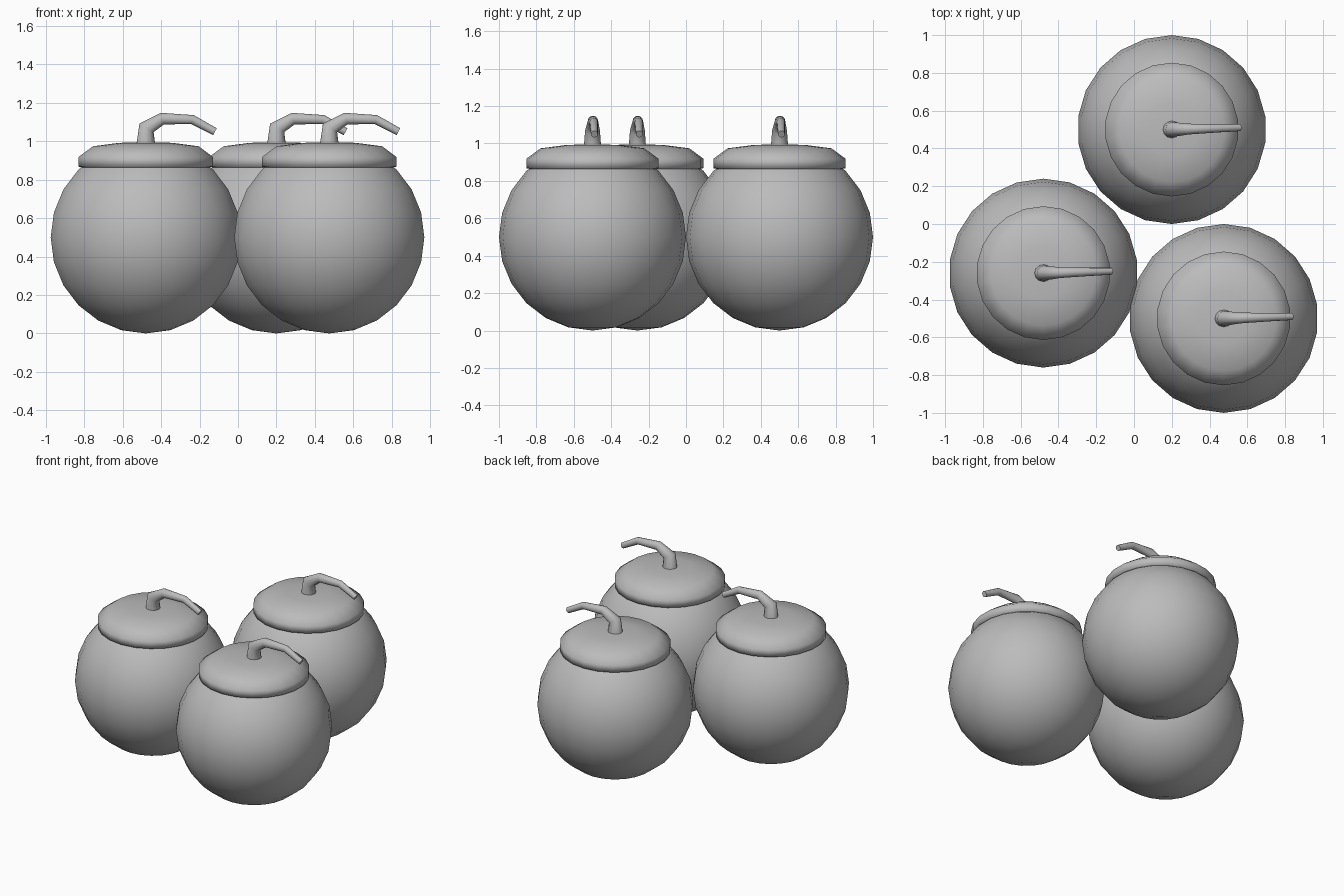
import bpy, bmesh, math
from mathutils import Vector

if "Cube" in bpy.data.objects:
    bpy.data.objects.remove(bpy.data.objects["Cube"])

grey = bpy.data.materials.new("plain grey")
grey.diffuse_color = (0.5, 0.5, 0.5, 1)
grey.use_nodes = True
grey.node_tree.nodes["Principled BSDF"].inputs["Base Color"].default_value = grey.diffuse_color
SIDES = 22


def finish(bm, name, location, angle):
    bmesh.ops.recalc_face_normals(bm, faces=bm.faces[:])
    mesh = bpy.data.meshes.new(name)
    bm.to_mesh(mesh)
    bm.free()
    mesh.materials.append(grey)
    ob = bpy.data.objects.new(name, mesh)
    ob.location = location
    bpy.context.collection.objects.link(ob)
    bpy.ops.object.select_all(action='DESELECT')
    ob.select_set(True)
    bpy.context.view_layer.objects.active = ob
    bpy.ops.object.shade_smooth_by_angle(angle=math.radians(angle))


def bridge(bm, rings):
    n = len(rings[0])
    for a, b in zip(rings, rings[1:]):
        for i in range(n):
            j = (i + 1) % n
            bm.faces.new((a[i], a[j], b[j], b[i]))


def lathe(name, profile, location, pole_low=None, pole_high=None, angle=60):
    # revolve (radius, z) points, with optional poles on the axis
    bm = bmesh.new()
    rings = []
    for r, z in profile:
        rings.append([bm.verts.new((r * math.sin(2 * math.pi * i / SIDES),
                                    r * math.cos(2 * math.pi * i / SIDES), z))
                      for i in range(SIDES)])
    bridge(bm, rings)
    for ring, z in ((rings[0], pole_low), (rings[-1], pole_high)):
        if z is not None:
            pole = bm.verts.new((0, 0, z))
            for i in range(SIDES):
                bm.faces.new((ring[i], ring[(i + 1) % SIDES], pole))
    finish(bm, name, location, angle)


def stem(name, location):
    # tapered bent tube: (x, z, radius) along the path, leaning slightly to +y
    path = [(0, 0.96, 0.052), (0.004, 1.07, 0.043), (0.087, 1.118, 0.031),
            (0.243, 1.113, 0.024), (0.36, 1.05, 0.020)]
    pts = [Vector((x, 0.01 * x / 0.36, z)) for x, z, r in path]
    bm = bmesh.new()
    rings = []
    for k, p in enumerate(pts):
        before = (p - pts[k - 1]).normalized() if k else Vector((0, 0, 1))
        after = (pts[k + 1] - p).normalized() if k < len(pts) - 1 else before
        t = (before + after).normalized()
        side = Vector((0, 1, 0))
        up = side.cross(t).normalized()
        r = path[k][2]
        rings.append([bm.verts.new(p + r * (math.cos(a) * up + 0.92 * math.sin(a) * side))
                      for a in (2 * math.pi * i / 12 for i in range(12))])
    bridge(bm, rings)
    bm.faces.new(rings[0])
    bm.faces.new(rings[-1])
    finish(bm, name, location, 60)


# body: round ball standing on the ground
ball = [(0.5 * math.sin(math.pi * k / 12), 0.5 - 0.5 * math.cos(math.pi * k / 12))
        for k in range(1, 12)]
# cap: short collar with a rounded shoulder and nearly flat top
cap = [(0.325, 0.862), (0.354, 0.868), (0.354, 0.918), (0.278, 0.974), (0.14, 0.992)]

for label, x, y in (("left", -0.48, -0.26), ("back", 0.20, 0.50), ("right", 0.475, -0.50)):
    lathe(label + "_body", ball, (x, y, 0), 0, 0.985)
    lathe(label + "_cap", cap, (x, y, 0), None, 0.996, 89)
    stem(label + "_stem", (x, y, 0))
